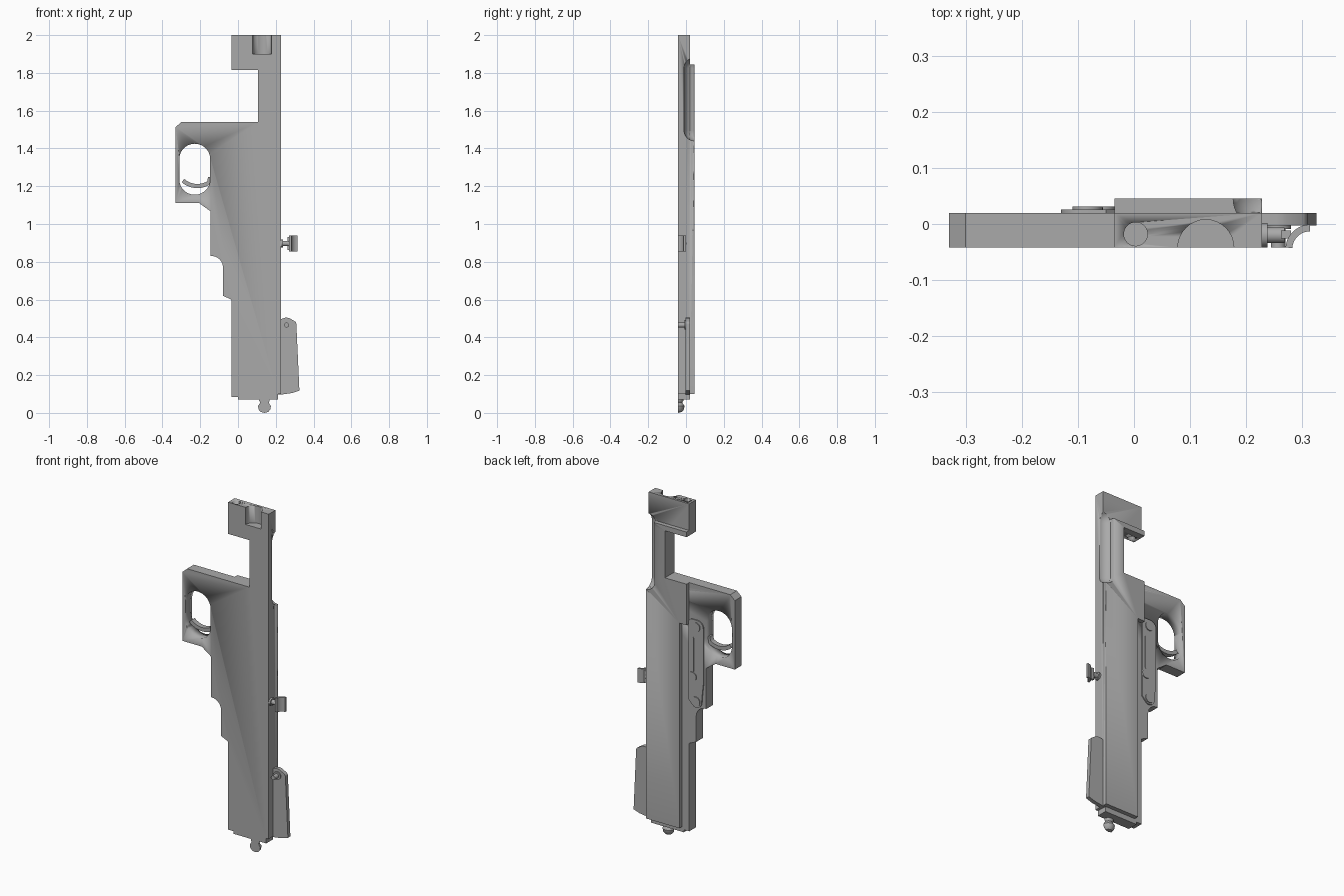
import bpy, bmesh
from math import sin, cos, pi, radians
from mathutils import Matrix, Vector

if "Cube" in bpy.data.objects:
    bpy.data.objects.remove(bpy.data.objects["Cube"], do_unlink=True)

grey = bpy.data.materials.new("plain grey")
grey.use_nodes = True
grey.diffuse_color = (0.4, 0.4, 0.4, 1)
grey.node_tree.nodes["Principled BSDF"].inputs["Base Color"].default_value = (0.4, 0.4, 0.4, 1)

FRONT, FACE, BACK = -0.042, 0.02, 0.045   # depth layers of the body


def finish(name, bm):
    bmesh.ops.recalc_face_normals(bm, faces=bm.faces)
    mesh = bpy.data.meshes.new(name)
    bm.to_mesh(mesh)
    bm.free()
    obj = bpy.data.objects.new(name, mesh)
    bpy.context.collection.objects.link(obj)
    mesh.materials.append(grey)
    bpy.ops.object.select_all(action='DESELECT')
    obj.select_set(True)
    bpy.context.view_layer.objects.active = obj
    bpy.ops.object.shade_smooth_by_angle(angle=radians(35))
    return obj


def prism(name, outline, low, high, axis='Y'):
    """Extrude an outline along y (points are x, z) or z (points are x, y)."""
    bm = bmesh.new()
    place = (lambda a, b: (a, low, b)) if axis == 'Y' else (lambda a, b: (a, b, low))
    face = bm.faces.new([bm.verts.new(place(a, b)) for a, b in outline])
    new = bmesh.ops.extrude_face_region(bm, geom=[face])['geom']
    shift = Vector((0, high - low, 0) if axis == 'Y' else (0, 0, high - low))
    bmesh.ops.translate(bm, verts=[v for v in new if isinstance(v, bmesh.types.BMVert)], vec=shift)
    return finish(name, bm)


def arc(cx, cy, r, start, end, steps=10):
    angles = [radians(start + (end - start) * i / steps) for i in range(steps + 1)]
    return [(cx + r * cos(a), cy + r * sin(a)) for a in angles]


def rod(name, start, end, r, sides=32):
    start, end = Vector(start), Vector(end)
    bm = bmesh.new()
    turn = (end - start).to_track_quat('Z', 'Y').to_matrix().to_4x4()
    bmesh.ops.create_cone(bm, cap_ends=True, segments=sides, radius1=r, radius2=r,
                          depth=(end - start).length,
                          matrix=Matrix.Translation((start + end) / 2) @ turn)
    return finish(name, bm)


def lathe(name, profile, centre, sweep, steps):
    """Revolve (radius, z) points about a vertical axis, starting at +x."""
    bm = bmesh.new()
    verts = [bm.verts.new((centre[0] + r, centre[1], z)) for r, z in profile]
    edges = [bm.edges.new(pair) for pair in zip(verts, verts[1:])]
    bmesh.ops.spin(bm, geom=verts + edges, cent=(*centre, 0), axis=(0, 0, 1),
                   angle=sweep, steps=steps)
    bmesh.ops.remove_doubles(bm, verts=bm.verts, dist=0.0001)
    bmesh.ops.holes_fill(bm, edges=[e for e in bm.edges if e.is_boundary], sides=0)
    return finish(name, bm)


def cut(cutter, *targets):
    for target in targets:
        mod = target.modifiers.new("cut", 'BOOLEAN')
        mod.operation, mod.solver, mod.object = 'DIFFERENCE', 'EXACT', cutter
        bpy.ops.object.select_all(action='DESELECT')
        target.select_set(True)
        bpy.context.view_layer.objects.active = target
        # the cut goes ahead of the shading modifier, if there is one
        bpy.ops.object.modifier_move_to_index(modifier=mod.name, index=0)
        bpy.ops.object.modifier_apply(modifier=mod.name)
    bpy.data.objects.remove(cutter, do_unlink=True)


# Main flat body with its stepped left edge
body = prism("body_plate", [
    (-0.035, 2), (-0.035, 1.815), (0.105, 1.815), (0.105, 1.54), (-0.30, 1.54),
    (-0.33, 1.513), (-0.33, 1.11), (-0.205, 1.11), (-0.145, 1.067), (-0.145, 0.83)]
    + arc(-0.14, 0.77, 0.06, 90, 0)
    + [(-0.08, 0.62), (-0.035, 0.6), (-0.035, 0.085), (0, 0.085), (0, 0.07),
       (0.212, 0.07), (0.212, 0.1), (0.228, 0.1), (0.228, 2)], FRONT, FACE)

# Raised slab on the back
slab = prism("back_slab", [
    (-0.035, 1.845), (-0.035, 1.815), (0.105, 1.815), (0.105, 1.54), (-0.035, 1.54),
    (-0.035, 1.3), (0.012, 1.3), (0.012, 0.1), (0.228, 0.1), (0.228, 1.845)], FACE, BACK)

# Round-ended groove along the rear right corner
R = 0.056
capsule = [(r, z) for r, z in arc(0, 1.44 + R, R, -90, 0)] + arc(0, 1.88 - R, R, 0, 90)
cut(lathe("groove_cutter", capsule, (0.2285, 0.0452), 2 * pi, 40), body, slab)

# Oval finger opening, front half-round pocket and small vertical hole
cut(prism("opening_cutter",
          arc(-0.229, 1.343, 0.082, 0, 180, 20) + arc(-0.229, 1.237, 0.082, 180, 360, 20),
          -0.1, 0.1), body)
cut(rod("pocket_cutter", (0.128, FRONT - 0.0003, 1.9), (0.128, FRONT - 0.0003, 2.1), 0.05), body)
cut(rod("hole_cutter", (0.003, -0.018, 1.75), (0.003, -0.018, 2.1), 0.021), body)

# Curved lever inside the finger opening
prism("curved_lever",
      arc(-0.215, 1.315, 0.125, 228, 305, 14) + [(-0.14, 1.25), (-0.158, 1.25), (-0.163, 1.228)]
      + arc(-0.215, 1.315, 0.103, 297, 228, 14), -0.025, 0.005)

# Thin side cover on the back, with its rib and screw heads
prism("side_cover", [(-0.035, 1.32), (-0.05, 1.335)] + arc(-0.09, 1.295, 0.04, 90, 180)
      + [(-0.13, 0.97), (-0.122, 0.9)] + arc(-0.083, 0.86, 0.036, 180, 300) + [(-0.035, 0.86)],
      FACE, 0.026)
prism("cover_rib", arc(-0.062, 1.225, 0.007, 0, 180) + arc(-0.062, 1.035, 0.007, 180, 360),
      0.024, 0.029)
for i, (x, z) in enumerate([(-0.083, 1.295), (-0.06, 1.0), (-0.083, 0.86)]):
    rod(f"cover_screw_{i + 1}", (x, FACE, z), (x, 0.031, z), 0.027)

# Small curved catch on the right edge
rod("catch_stem", (0.22, -0.02, 0.897), (0.268, -0.02, 0.897), 0.014)
rod("catch_collar", (0.225, -0.02, 0.897), (0.238, -0.02, 0.897), 0.022)
prism("catch_tab", arc(0.314, -0.045, 0.044, 90, 176) + arc(0.314, -0.045, 0.032, 176, 90),
      0.855, 0.938, axis='Z')
prism("catch_web", [(0.262, -0.026), (0.28, -0.026), (0.28, -0.012), (0.262, -0.012)],
      0.862, 0.93, axis='Z')

# Flat tapered flap at the lower right, with its pivot pin
prism("side_flap", [(0.2, 0.1), (0.228, 0.097), (0.285, 0.105), (0.325, 0.118), (0.309, 0.468)]
      + arc(0.292, 0.47, 0.017, 0, 65, 5)
      + [(0.272, 0.502), (0.252, 0.505), (0.228, 0.497), (0.2, 0.497)], -0.003, FACE)
rod("flap_boss", (0.257, 0, 0.465), (0.257, -0.009, 0.465), 0.023)
rod("flap_pin", (0.257, 0, 0.465), (0.257, FRONT, 0.465), 0.013)

# Half-round knob under the body
lathe("bottom_knob", [(0, 0.075), (0.028, 0.075), (0.028, 0.064), (0.022, 0.055), (0.034, 0.036),
                      (0.031, 0.018), (0.02, 0.005), (0, 0)], (0.14, FRONT), pi, 20)
